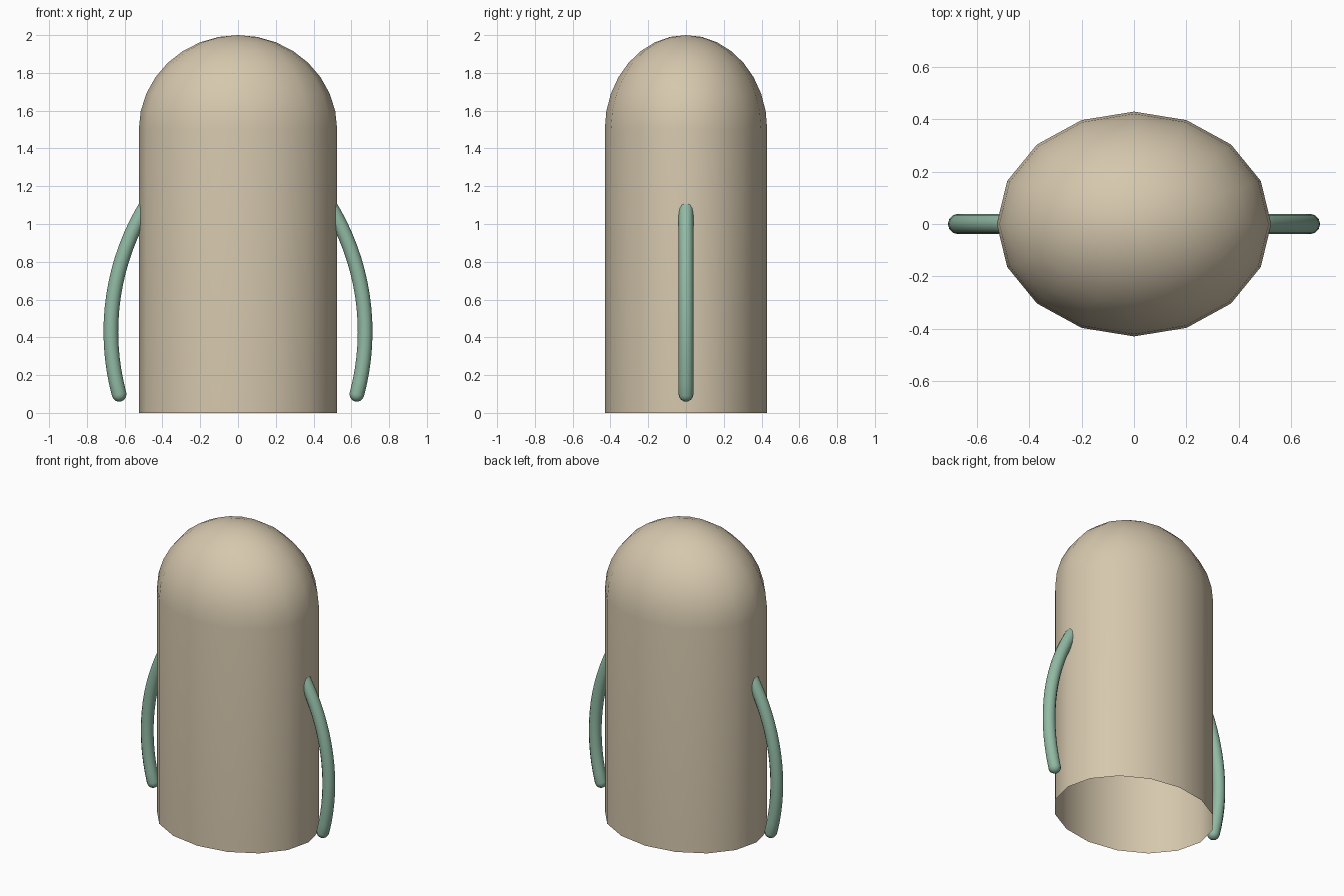
import bpy, bmesh, math
from mathutils import Vector

if "Cube" in bpy.data.objects:
    bpy.data.objects.remove(bpy.data.objects["Cube"])

RX, RY, DOME_Z, DOME_H = 0.525, 0.43, 1.5, 0.5


def material(name, rgb):
    m = bpy.data.materials.new(name)
    m.diffuse_color = (*rgb, 1)
    m.use_nodes = True
    m.node_tree.nodes["Principled BSDF"].inputs["Base Color"].default_value = m.diffuse_color
    return m


def finish(name, bm, mat):
    bmesh.ops.recalc_face_normals(bm, faces=bm.faces)
    mesh = bpy.data.meshes.new(name)
    bm.to_mesh(mesh)
    bm.free()
    for p in mesh.polygons:
        p.use_smooth = True
    mesh.materials.append(mat)
    ob = bpy.data.objects.new(name, mesh)
    bpy.context.collection.objects.link(ob)
    return ob


def skin(bm, rings):
    for a, b in zip(rings, rings[1:]):
        n = len(a)
        for i in range(n):
            bm.faces.new((a[i], a[(i + 1) % n], b[(i + 1) % n], b[i]))


def cap(bm, ring, tip):
    v = bm.verts.new(tip)
    for i in range(len(ring)):
        bm.faces.new((ring[i], ring[(i + 1) % len(ring)], v))


cream = material("cream", (0.67, 0.575, 0.42))
green = material("soft_green", (0.285, 0.49, 0.37))

# Body: open-bottomed oval tube with a domed top
bm = bmesh.new()
profile = [(1, 0)] + [(math.cos(t), DOME_Z + DOME_H * math.sin(t))
                      for t in (math.radians(11.25 * k) for k in range(8))]
rings = [[bm.verts.new((RX * s * math.cos(math.tau * i / 16),
                        RY * s * math.sin(math.tau * i / 16), z))
          for i in range(16)] for s, z in profile]
skin(bm, rings)
cap(bm, rings[-1], (0, 0, DOME_Z + DOME_H))
finish("body", bm, cream)


# Arms: round-ended tubes bent along a circular arc
def arm(name, side):
    R, r, cz, cx = 1.28, 0.039, 0.43, 0.673 - 1.28
    a0, a1, n = -0.262, 0.56, 16

    def frame(a):
        out = Vector((math.cos(a), 0, math.sin(a)))
        return Vector((cx, 0, cz)) + out * R, out, Vector((-math.sin(a), 0, math.cos(a)))

    # stations: arc angle, shift along the arm, radius
    stations = [(a0, -r * math.cos(t), r * math.sin(t)) for t in (0.4, 0.8, 1.2)]
    stations += [(a0 + (a1 - a0) * k / n, 0, r) for k in range(n + 1)]
    stations += [(a1, r * math.cos(t), r * math.sin(t)) for t in (1.2, 0.8, 0.4)]
    bm = bmesh.new()
    rings = []
    for a, shift, rad in stations:
        c, out, along = frame(a)
        pts = [c + along * shift + rad * (out * math.cos(math.tau * i / 12)
               + Vector((0, 1, 0)) * math.sin(math.tau * i / 12)) for i in range(12)]
        rings.append([bm.verts.new((side * p.x, p.y, p.z)) for p in pts])
    skin(bm, rings)
    for ring, a, s in ((rings[0], a0, -r), (rings[-1], a1, r)):
        c, _, along = frame(a)
        p = c + along * s
        cap(bm, ring, (side * p.x, p.y, p.z))
    finish(name, bm, green)


arm("right_arm", 1)
arm("left_arm", -1)
